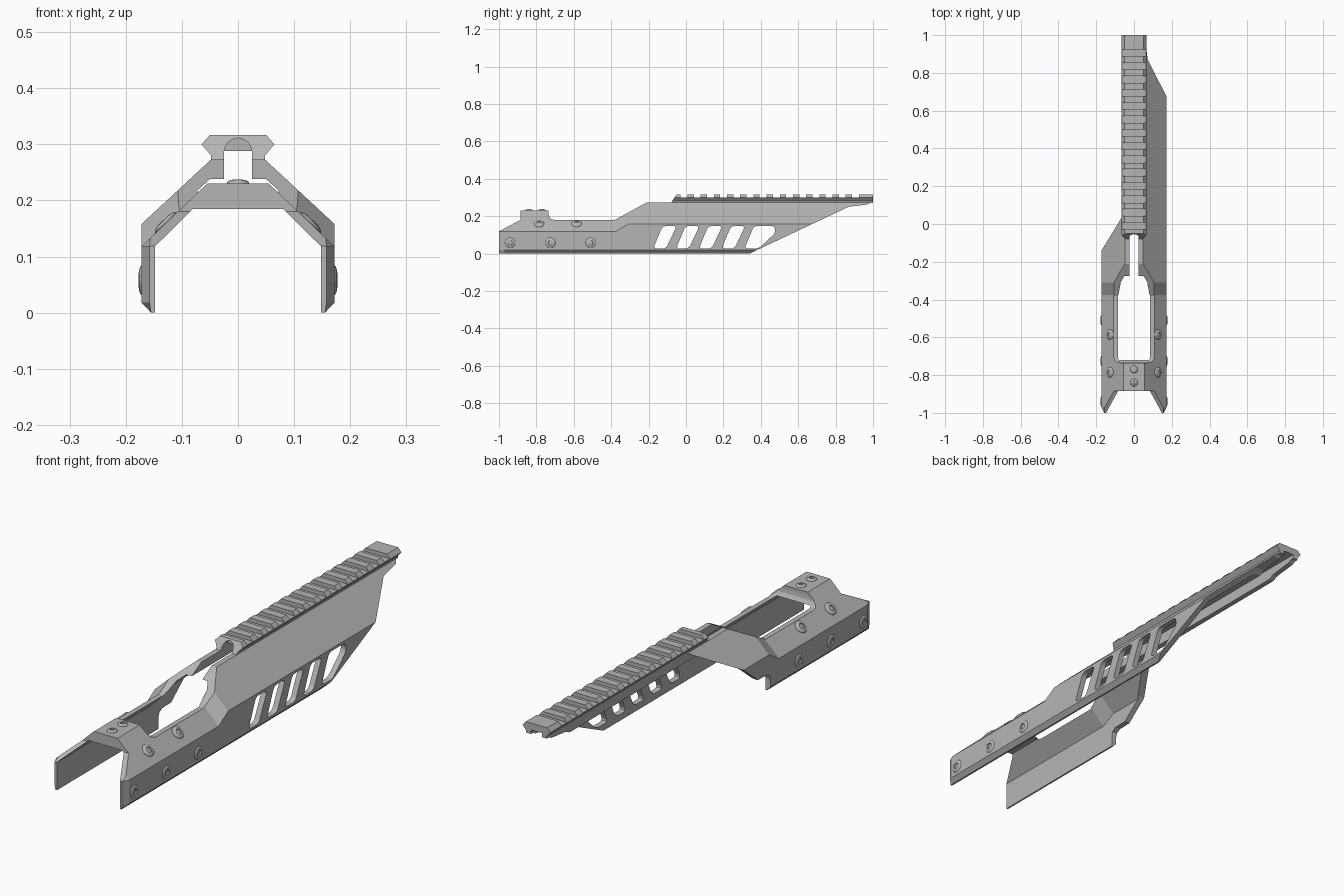
import bpy, bmesh, math
from mathutils import Vector

old = bpy.data.objects.get("Cube")
if old:
    bpy.data.objects.remove(old, do_unlink=True)

grey = bpy.data.materials.new("matte_grey")
grey.use_nodes = True
tone = (0.46, 0.46, 0.46, 1)
grey.diffuse_color = tone
grey.node_tree.nodes["Principled BSDF"].inputs["Base Color"].default_value = tone


def loft(name, rings, closed_ends=True):
    """Skin a list of equally long 3D rings and cap the ends."""
    bm = bmesh.new()
    loops = [[bm.verts.new(p) for p in ring] for ring in rings]
    n = len(loops[0])
    for a, b in zip(loops, loops[1:]):
        for i in range(n):
            j = (i + 1) % n
            bm.faces.new((a[i], a[j], b[j], b[i]))
    if closed_ends:
        bm.faces.new(loops[0])
        bm.faces.new(loops[-1])
    bmesh.ops.recalc_face_normals(bm, faces=bm.faces)
    mesh = bpy.data.meshes.new(name)
    bm.to_mesh(mesh)
    bm.free()
    mesh.materials.append(grey)
    ob = bpy.data.objects.new(name, mesh)
    bpy.context.collection.objects.link(ob)
    return ob


def prism_x(name, yz, x0, x1):
    return loft(name, [[(x, y, z) for y, z in yz] for x in (x0, x1)])


def rounded(points, r, steps=4):
    """Replace each corner of a 2D polygon with a small curve."""
    out = []
    for i, p in enumerate(points):
        p = Vector(p)
        a = Vector(points[i - 1]) - p
        b = Vector(points[(i + 1) % len(points)]) - p
        a, b = (v.normalized() * min(r, v.length * 0.45) for v in (a, b))
        for k in range(steps + 1):
            t = k / steps
            out.append(tuple(p + a * (1 - t) ** 2 + b * t ** 2))
    return out


def cut(ob, cutters):
    """Subtract the cutters and bake the result."""
    for c in cutters:
        c.hide_render = True
        m = ob.modifiers.new("cut", 'BOOLEAN')
        m.operation = 'DIFFERENCE'
        m.solver = 'EXACT'
        m.object = c
    bpy.context.view_layer.update()
    dg = bpy.context.evaluated_depsgraph_get()
    mesh = bpy.data.meshes.new_from_object(ob.evaluated_get(dg))
    ob.modifiers.clear()
    ob.data = mesh


# Half cross-sections of the shell, (x, z): low rear part and raised front part
low = [(0, .185), (0, .23), (.055, .23), (.172, .118), (.172, .018),
       (.155, 0), (.148, 0), (.148, .118), (.08, .185)]
high = [(.025, .238), (.025, .273), (.048, .273), (.172, .158), (.172, .018),
        (.155, 0), (.148, 0), (.148, .15), (.05, .238)]
tip = [(min(x, .158), z) for x, z in low]
stations = [(-1, tip), (-.97, low), (-.375, low), (-.31, high), (1, high)]


def shell(name, side):
    return loft(name, [[(side * x, y, z) for x, z in sec] for y, sec in stations])


# Cutters shared by both halves: rear slope, central window, front underside
rear_cut = prism_x("rear_cutter", [(-1.1, .065), (-.885, .18), (-.885, .4), (-1.1, .4)], -.3, .3)
corner = rounded([(-.735, .4), (-.735, .18), (-.38, .18)], .035)[5:10]
window_cut = prism_x("window_cutter",
                     [(-.735, .4)] + corner + [(-.38, .18), (-.21, .2735), (-.21, .4)], -.3, .3)
under_cut = prism_x("underside_cutter",
                    [(.319, -.01), (.87, .25), (.97, .262), (1, .28), (1.1, .28), (1.1, -.01)],
                    -.3, .3)
shared = [rear_cut, window_cut, under_cut]

# Slanted vents in the long panel
vents = []
for i in range(5):
    y = -.175 + .122 * i
    outline = [(y, .027), (y + .068, .027), (y + .125, .147), (y + .05, .147)]
    if i == 4:
        outline = [(y, .027), (y + .075, .027), (y + .165, .11), (y + .16, .147), (y + .05, .147)]
    vents.append(prism_x("vent_cutter", rounded(outline, .02), .1, .3))

# Short panel outline
short_cut = prism_x("short_panel_cutter",
                    [(-.32, -.05), (-.32, .05), (-.314, .068), (-.296, .078), (-.235, .08),
                     (-.14, .158), (.075, .28), (1.1, .28), (1.1, -.05)], -.3, -.047)

long_half = shell("long_side_shell", 1)
cut(long_half, shared + vents)
short_half = shell("short_side_shell", -1)
cut(short_half, shared + [short_cut])

# Accessory rail with an open channel underneath and a sloped rear end
half = [(.05, .317), (.065, .30), (.048, .28), (.048, .271), (.025, .271), (.025, .288)]
section = half + [(-x, z) for x, z in reversed(half)]
rail = loft("top_rail", [[(x, -.08 + (z - .271) * .65, z) for x, z in section],
                         [(x, 1, z) for x, z in section]])
grooves = []
for i in range(14):
    end = .008 + .0705 * i
    grooves.append(prism_x("groove_cutter",
                           [(end - .037, .301), (end, .301), (end, .35), (end - .037, .35)],
                           -.1, .1))
arch = [(.0245 * math.cos(a), .2865 + .0245 * math.sin(a))
        for a in (math.pi * k / 12 for k in range(13))]
arch_cut = loft("arch_cutter", [[(x, y, z) for x, z in arch + [(-.0245, .26), (.0245, .26)]]
                                for y in (-.15, -.035)])
cut(rail, grooves + [arch_cut])

for ob in shared + vents + grooves + [short_cut, arch_cut]:
    bpy.data.objects.remove(ob, do_unlink=True)


# Button-head screws with hex sockets
def screw(name, pos, normal, r):
    profile = [(1, -.003), (1, .001), (.9, .004), (.65, .0065), (.45, .007), (.42, .002)]
    rings = [[(r * s * math.cos(math.tau * k / 18), r * s * math.sin(math.tau * k / 18), h)
              for k in range(18)] for s, h in profile]
    ob = loft(name, rings)
    ob.location = pos
    ob.rotation_mode = 'QUATERNION'
    ob.rotation_quaternion = Vector(normal).to_track_quat('Z', 'Y')
    return ob


screws = []
for side, label in ((1, "left"), (-1, "right")):
    for y in (-.94, -.725, -.51):
        screws.append(screw(label + "_side_screw", (side * .17, y, .058), (side, 0, 0), .028))
    for y in (-.785, -.585):
        screws.append(screw(label + "_slope_screw", (side * .128, y, .16),
                            (side * .112, 0, .117), .027))
for y in (-.77, -.84):
    screws.append(screw("bridge_screw", (0, y, .23), (0, 0, 1), .02))

bpy.ops.object.select_all(action='DESELECT')
for ob in screws:
    ob.select_set(True)
bpy.context.view_layer.objects.active = screws[0]
bpy.ops.object.shade_smooth_by_angle(angle=math.radians(35))
